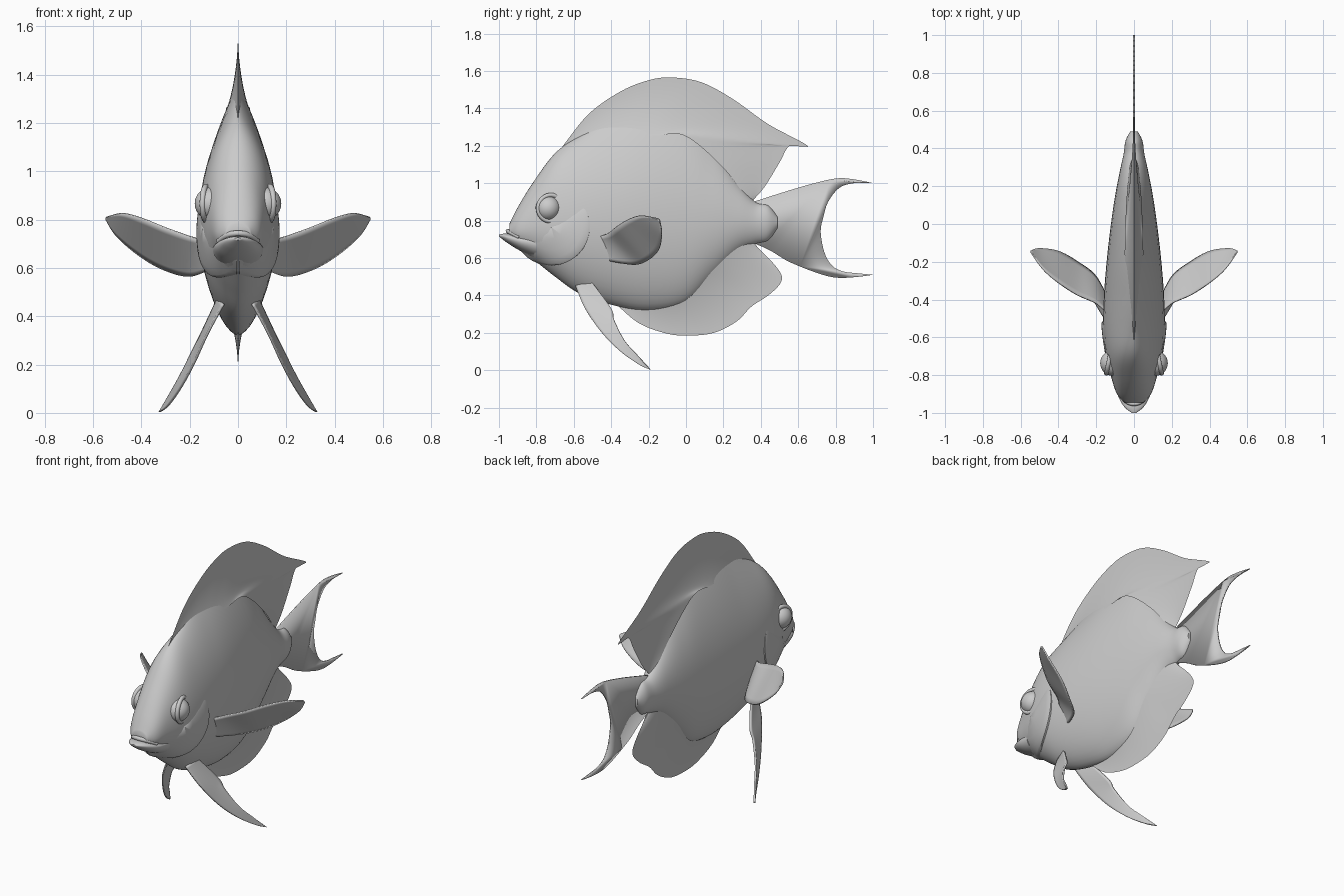
import bpy, bmesh, math
from mathutils import Matrix

if "Cube" in bpy.data.objects:
    bpy.data.objects.remove(bpy.data.objects["Cube"])


def spline(pts, n):
    """Catmull-Rom samples through a short list of tuples."""
    out, m = [], len(pts) - 1
    for k in range(n + 1):
        u = k / n * m
        i = min(int(u), m - 1)
        f = u - i
        a, b, c, d = (pts[max(0, min(m, i + j))] for j in (-1, 0, 1, 2))
        out.append(tuple(q + 0.5 * f * (r - p + f * (2 * p - 5 * q + 4 * r - s + f * (3 * (q - r) + s - p)))
                         for p, q, r, s in zip(a, b, c, d)))
    return out


def make(name, verts, faces, mirror=False, thick=0):
    me = bpy.data.meshes.new(name)
    bm = bmesh.new()
    vs = [bm.verts.new(v) for v in verts]
    for f in faces:
        bm.faces.new([vs[i] for i in f])
    bmesh.ops.remove_doubles(bm, verts=bm.verts, dist=1e-5)
    bmesh.ops.recalc_face_normals(bm, faces=bm.faces)
    bm.to_mesh(me)
    bm.free()
    ob = bpy.data.objects.new(name, me)
    bpy.context.collection.objects.link(ob)
    if thick:
        mod = ob.modifiers.new("thickness", 'SOLIDIFY')
        mod.thickness, mod.offset = thick, 0
    if mirror:
        ob.modifiers.new("mirror", 'MIRROR')
    smooth(ob)
    return ob


def smooth(ob):
    bpy.ops.object.select_all(action='DESELECT')
    ob.select_set(True)
    bpy.context.view_layer.objects.active = ob
    bpy.ops.object.shade_smooth_by_angle(angle=math.radians(50))


def grid_faces(rows, cols, wrap=False, base=0):
    return [[base + i * cols + j, base + i * cols + (j + 1) % cols,
             base + (i + 1) * cols + (j + 1) % cols, base + (i + 1) * cols + j]
            for i in range(rows - 1) for j in range(cols if wrap else cols - 1)]


def step(a, b, v):
    t = max(0, min(1, (v - a) / (b - a)))
    return t * t * (3 - 2 * t)


def top_power(y):
    # round forehead, sharp back, round tail root
    return 0.5 + 0.5 * step(-0.8, -0.35, y) - 0.45 * step(0.1, 0.35, y)


def loft(name, rings, top_p, bot_p, n=48):
    verts = []
    for y, top, bot, mid, hw in rings:
        for k in range(n):
            a = 2 * math.pi * k / n
            s, c = math.sin(a), math.cos(a)
            p = top_p(y) if s > 0 else bot_p
            z = mid + s * ((top - mid) if s > 0 else (mid - bot))
            verts.append((math.copysign(hw * abs(c) ** (2 * p), c), y, z))
    faces = grid_faces(len(rings), n, True)
    faces += [list(range(n)), list(range((len(rings) - 1) * n, len(rings) * n))]
    return make(name, verts, faces)


# Body: y, top, bottom, widest height, half width
BODY = spline([(-.945, .78, .71, .745, .05), (-.9, .87, .655, .75, .09), (-.82, 1.0, .595, .77, .118),
               (-.7, 1.16, .5, .78, .148), (-.57, 1.25, .41, .78, .162), (-.4, 1.33, .35, .78, .16),
               (-.2, 1.36, .32, .78, .145), (0, 1.31, .36, .78, .122), (.15, 1.18, .5, .79, .1),
               (.28, 1.0, .63, .795, .075), (.37, .9, .675, .79, .055), (.44, .88, .695, .79, .045),
               (.49, .82, .76, .79, .02)], 72)
loft("body", BODY, top_power, 0.6)

# Lower jaw and upper lip
JAW = [(-1, .725, .715, .72, .012), (-.975, .73, .695, .715, .045), (-.94, .73, .67, .705, .07),
       (-.88, .725, .635, .69, .095), (-.8, .72, .6, .68, .105)]
loft("lower_jaw", spline(JAW, 16), lambda y: 0.5, 0.5, 32)
lip = spline([(-.08, -.89, .71), (-.045, -.935, .735), (0, -.952, .743), (.045, -.935, .735), (.08, -.89, .71)], 20)
cu = bpy.data.curves.new("upper_lip", 'CURVE')
cu.dimensions, cu.bevel_depth, cu.use_fill_caps = '3D', 0.012, True
sp = cu.splines.new('POLY')
sp.points.add(len(lip) - 1)
for pt, co in zip(sp.points, lip):
    pt.co = (*co, 1)
bpy.context.collection.objects.link(bpy.data.objects.new("upper_lip", cu))


def body_x(y, z):
    i = next((k for k in range(1, len(BODY)) if BODY[k][0] >= y), len(BODY) - 1)
    a, b = BODY[i - 1], BODY[i]
    f = max(0, min(1, (y - a[0]) / (b[0] - a[0])))
    _, top, bot, mid, hw = (p + f * (q - p) for p, q in zip(a, b))
    t = min(1, (z - mid) / (top - mid) if z > mid else (mid - z) / (mid - bot))
    return hw * (1 - t * t) ** (top_power(y) if z > mid else 0.6)


# Gill covers: discs laid over the cheeks, raised along the rear and lower rim
verts, N = [], 48
for r, lift in [(0.02, .5), (.3, .6), (.6, .8), (.8, .95), (.95, 1), (1, .8), (1.01, -1.5)]:
    for k in range(N):
        a = 2 * math.pi * k / N
        y, z = -.72 + .205 * r * math.cos(a), .765 + .205 * r * math.sin(a)
        w = max(0, math.cos(a + math.radians(55))) ** 0.5
        verts.append((max(.005, body_x(y, z) - .006 + .02 * w * lift - (.02 if lift < 0 else 0)), y, z))
make("gill_covers", verts, grid_faces(7, N, True) + [list(range(N))], mirror=True)

# Eyes with socket rims
for side in (-1, 1):
    bpy.ops.mesh.primitive_uv_sphere_add(segments=32, ring_count=20, radius=.067, location=(side * .112, -.737, .866))
    bpy.context.object.name = "eye"
    smooth(bpy.context.object)
    bpy.ops.mesh.primitive_torus_add(major_segments=36, minor_segments=10, major_radius=.07, minor_radius=.012,
                                     location=(side * .132, -.722, .866),
                                     rotation=(0, math.pi / 2, side * math.radians(12)))
    bpy.context.object.name = "eye_rim"
    smooth(bpy.context.object)


def mid_fin(name, inner, outer, base, n=72, m=10):
    """Fin on the centre plane, thick at the root and thin at the rim."""
    A, B = spline(inner, n), spline(outer, n)
    verts, faces = [], []
    for side in (-1, 1):
        faces += grid_faces(n + 1, m + 1, base=len(verts))
        for i, (a, b) in enumerate(zip(A, B)):
            e = max(0, math.sin(math.pi * i / n)) ** 0.5
            for j in range(m + 1):
                t = j / m
                w = e * (base * (1 - t) ** 2 + .004 * (1 - t))
                verts.append((side * w, a[0] + t * (b[0] - a[0]), a[1] + t * (b[1] - a[1])))
    return make(name, verts, faces)


mid_fin("dorsal_fin",
        [(-.6, 1.16), (-.45, 1.21), (-.3, 1.24), (-.15, 1.255), (0, 1.25), (.2, 1.08), (.36, .87)],
        [(-.665, 1.19), (-.52, 1.37), (-.35, 1.49), (-.2, 1.55), (-.08, 1.565), (.08, 1.54), (.25, 1.45),
         (.44, 1.315), (.65, 1.2), (.555, 1.2), (.5, 1.11), (.42, .98), (.35, .9)], .045)
mid_fin("anal_fin",
        [(-.3, .42), (-.1, .42), (.1, .52), (.25, .65), (.36, .72)],
        [(-.37, .35), (-.25, .25), (-.1, .195), (.02, .185), (.15, .2), (.27, .26), (.35, .34),
         (.44, .4), (.505, .465), (.505, .52), (.43, .61), (.35, .67)], .045)

# Tail fin: thin plate with a deep crescent rear edge
edge_top = spline([(.36, .9), (.5, .945), (.65, .99), (.8, 1.025), (.9, 1.02), (1, 1.0)], 20)
rear = spline([(1, 1.0), (.9, 1.0), (.82, .975), (.76, .9), (.735, .82), (.72, .74), (.74, .63), (.78, .56),
               (.84, .528), (.92, .518), (1, .51)], 40)
edge_bot = spline([(1, .51), (.9, .497), (.8, .495), (.7, .52), (.55, .58), (.45, .64), (.36, .68)], 20)
outline = edge_top + rear[1:-1] + edge_bot
make("tail_fin", [(0, y, z) for y, z in outline], [list(range(len(outline)))], thick=.008)


def side_fin(name, a, b, thick, n=32, m=8):
    """Paired fin spanned between two edge curves."""
    A, B = spline(a, n), spline(b, n)
    verts = [tuple(p + j / m * (q - p) for p, q in zip(u, v)) for u, v in zip(A, B) for j in range(m + 1)]
    return make(name, verts, grid_faces(n + 1, m + 1), mirror=True, thick=thick)


side_fin("pectoral_fins",
         [(.13, -.48, .71), (.2, -.42, .73), (.3, -.375, .765), (.4, -.31, .805), (.48, -.24, .825), (.545, -.15, .81)],
         [(.12, -.44, .59), (.2, -.28, .565), (.3, -.2, .59), (.4, -.145, .645), (.5, -.13, .73), (.545, -.14, .80)],
         .008)
side_fin("pelvic_fins",
         [(.06, -.59, .45), (.125, -.54, .33), (.185, -.45, .2), (.24, -.35, .1), (.29, -.25, .03), (.325, -.19, .003)],
         [(.08, -.51, .48), (.15, -.4, .33), (.18, -.385, .27), (.235, -.33, .16), (.28, -.26, .08), (.325, -.19, .003)],
         .01)
